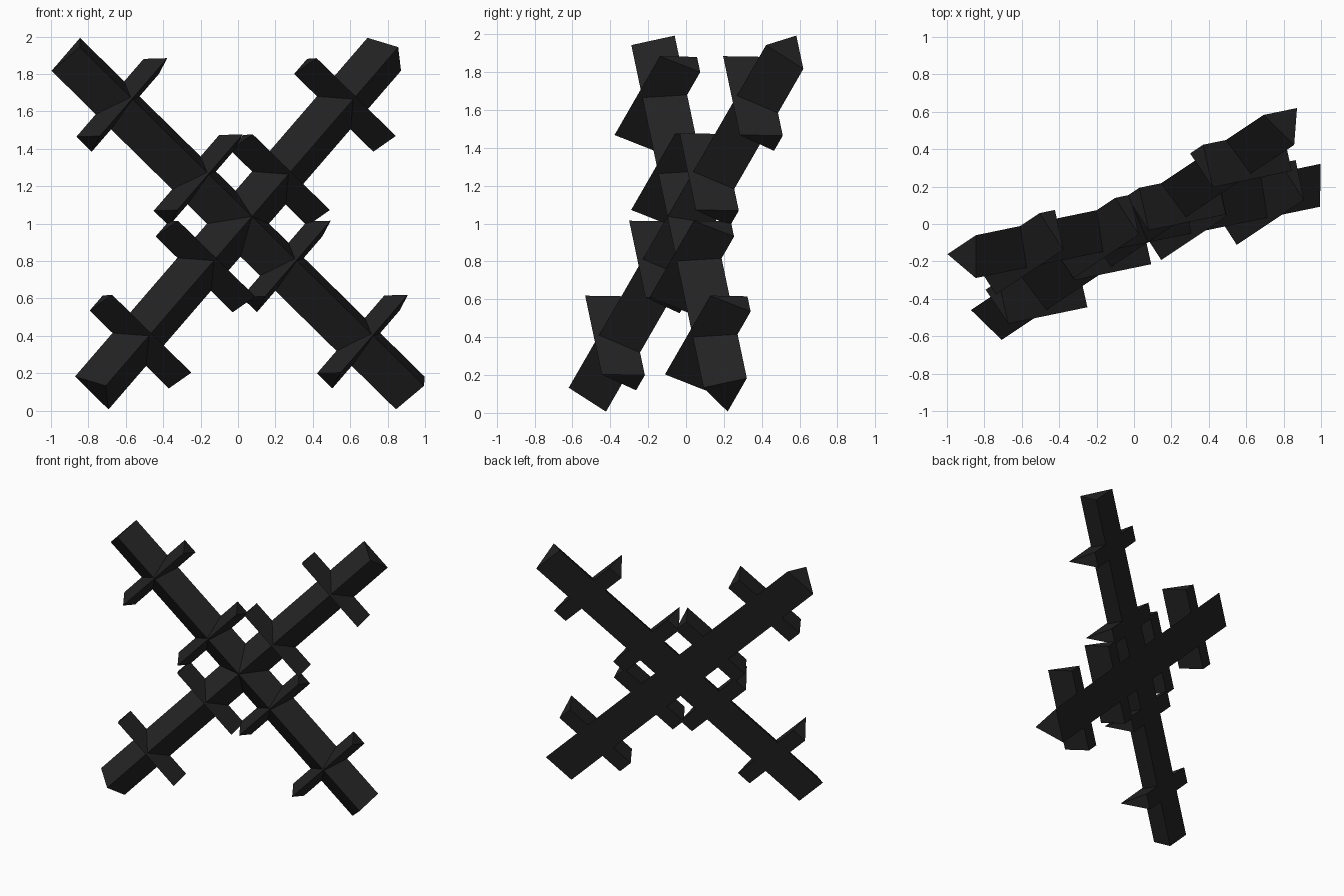
import bpy
import bmesh
from mathutils import Matrix, Vector

cube = bpy.data.objects.get("Cube")
if cube:
    bpy.data.objects.remove(cube, do_unlink=True)

black = bpy.data.materials.new("matte_black")
black.use_nodes = True
colour = (0.017, 0.017, 0.017, 1)
black.diffuse_color = colour
black.node_tree.nodes["Principled BSDF"].inputs["Base Color"].default_value = colour

# Tilted frame: two perpendicular bar directions and the facing normal
centre = Vector((0, 0.08, 1.0))
falling = Vector((0.705, 0.146, -0.693)).normalized()
rising = Vector((0.60, 0.40, 0.694))
rising = (rising - falling * rising.dot(falling)).normalized()
facing = falling.cross(rising)


def ridge_bar(name, along, across, offset, half_length, half_width, height):
    """Triangular prism with a flat back and a ridge towards the front."""
    mid = centre + offset
    bm = bmesh.new()
    ends = []
    for s in (-half_length, half_length):
        end = mid + along * s
        ends.append([bm.verts.new(end + across * half_width),
                     bm.verts.new(end - across * half_width),
                     bm.verts.new(end + facing * height)])
    a, b = ends
    bm.faces.new(a)
    bm.faces.new(b)
    for i in range(3):
        j = (i + 1) % 3
        bm.faces.new((a[i], a[j], b[j], b[i]))
    bmesh.ops.recalc_face_normals(bm, faces=bm.faces)
    # Put the object origin in the middle of the bar
    bm.transform(Matrix.Translation(-mid))
    mesh = bpy.data.meshes.new(name)
    bm.to_mesh(mesh)
    bm.free()
    mesh.materials.append(black)
    obj = bpy.data.objects.new(name, mesh)
    obj.location = mid
    bpy.context.collection.objects.link(obj)


# Two long bars, each with an inner and an outer crosspiece per arm
for name, along, across in (("falling", falling, rising), ("rising", rising, falling)):
    ridge_bar(name + "_long_bar", along, across, Vector(), 1.305, 0.127, 0.197)
    for place, distance, reach in (("inner", 0.333, 0.292), ("outer", 0.912, 0.30)):
        for end, sign in (("start", -1), ("finish", 1)):
            ridge_bar(f"{name}_{place}_crosspiece_{end}", across, along,
                      along * distance * sign, reach, 0.058, 0.226)
